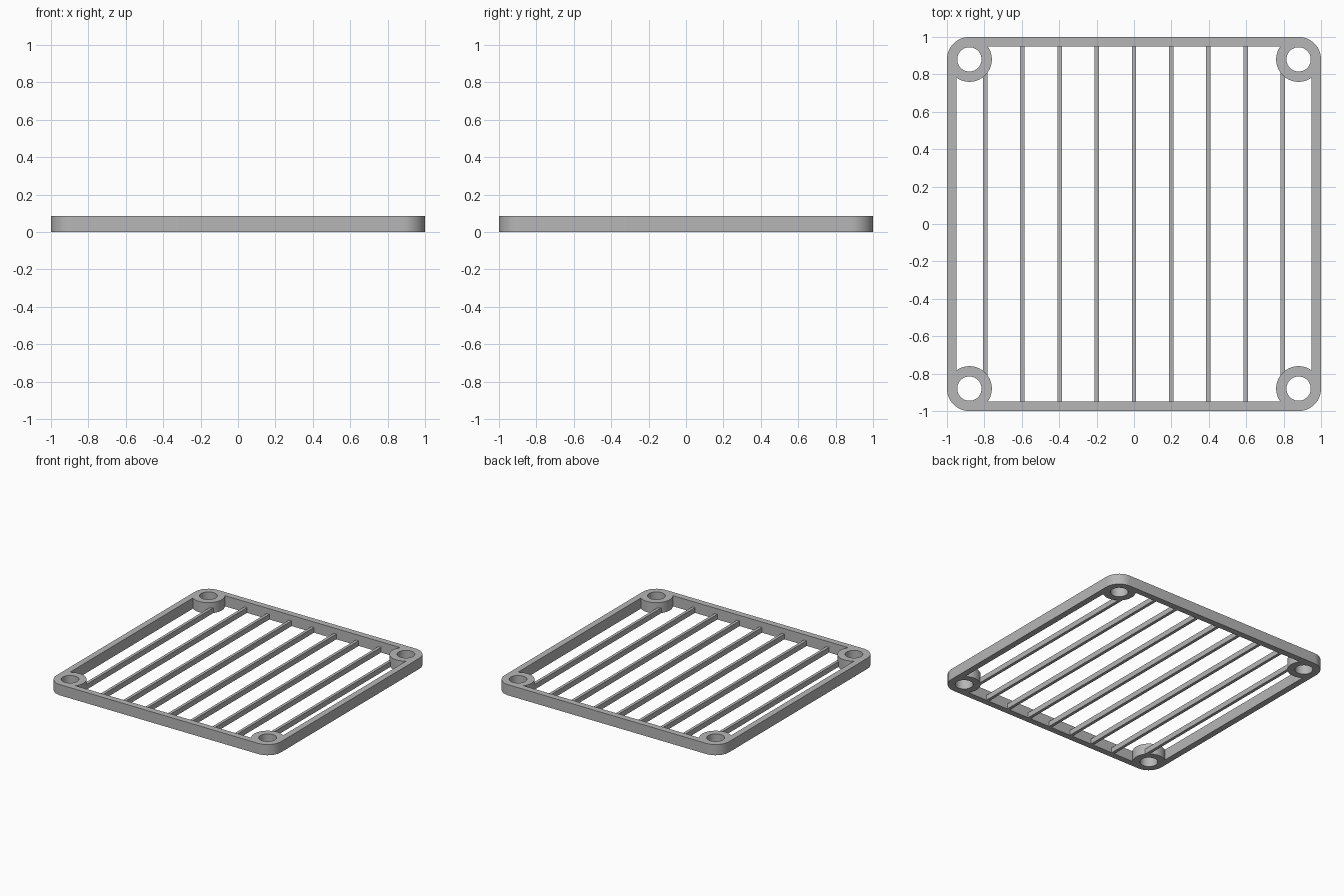
import bpy
import bmesh
from math import pi, cos, sin, acos

if "Cube" in bpy.data.objects:
    bpy.data.objects.remove(bpy.data.objects["Cube"], do_unlink=True)

HEIGHT = 0.086       # frame thickness
INNER = 0.95         # half size of the opening
BOSS_R = 0.12        # corner boss radius, also the outer corner radius
BOSS_C = 1 - BOSS_R  # corner boss centre
HOLE_R = 0.065
BAR_W, BAR_H, BAR_STEP = 0.024, 0.042, 0.199

grey = bpy.data.materials.new("plain grey")
grey.use_nodes = True
colour = (0.47, 0.47, 0.47, 1)
grey.diffuse_color = colour
grey.node_tree.nodes["Principled BSDF"].inputs["Base Color"].default_value = colour


def add_object(name, bm):
    mesh = bpy.data.meshes.new(name)
    bm.to_mesh(mesh)
    bm.free()
    mesh.materials.append(grey)
    obj = bpy.data.objects.new(name, mesh)
    bpy.context.collection.objects.link(obj)
    return obj


def arc(cx, cy, radius, start, end, steps):
    angles = [start + (end - start) * i / steps for i in range(steps + 1)]
    return [(cx + radius * cos(a), cy + radius * sin(a)) for a in angles]


# Outlines: rounded outside, opening that wraps round the bosses, screw holes
outer, opening, holes = [], [], []
reach = acos((INNER - BOSS_C) / BOSS_R)
for k in range(4):
    turn = k * pi / 2
    cx = BOSS_C if k in (0, 3) else -BOSS_C
    cy = BOSS_C if k in (0, 1) else -BOSS_C
    outer += arc(cx, cy, BOSS_R, turn, turn + pi / 2, 14)
    opening += arc(cx, cy, BOSS_R, turn + 2 * pi - reach, turn + pi / 2 + reach, 28)
    holes.append(arc(cx, cy, HOLE_R, 0, 2 * pi, 40)[:-1])

# Frame with corner bosses
bm = bmesh.new()
edges = []
for loop in [outer, opening] + holes:
    verts = [bm.verts.new((x, y, 0)) for x, y in loop]
    edges += [bm.edges.new((verts[i - 1], verts[i])) for i in range(len(verts))]
bmesh.ops.triangle_fill(bm, use_beauty=True, edges=edges)
result = bmesh.ops.extrude_face_region(bm, geom=bm.faces[:])
top = [g for g in result["geom"] if isinstance(g, bmesh.types.BMVert)]
bmesh.ops.translate(bm, verts=top, vec=(0, 0, HEIGHT))
bmesh.ops.recalc_face_normals(bm, faces=bm.faces[:])
frame = add_object("frame", bm)
bpy.ops.object.select_all(action="DESELECT")
frame.select_set(True)
bpy.context.view_layer.objects.active = frame
bpy.ops.object.shade_smooth_by_angle()

# Thin bars across the lower half of the opening
for i in range(-4, 5):
    bm = bmesh.new()
    bmesh.ops.create_cube(bm, size=1)
    bmesh.ops.scale(bm, verts=bm.verts, vec=(BAR_W, 2 * INNER + 0.02, BAR_H))
    bar = add_object(f"bar_{i + 5}", bm)
    bar.location = (i * BAR_STEP, 0, BAR_H / 2)
